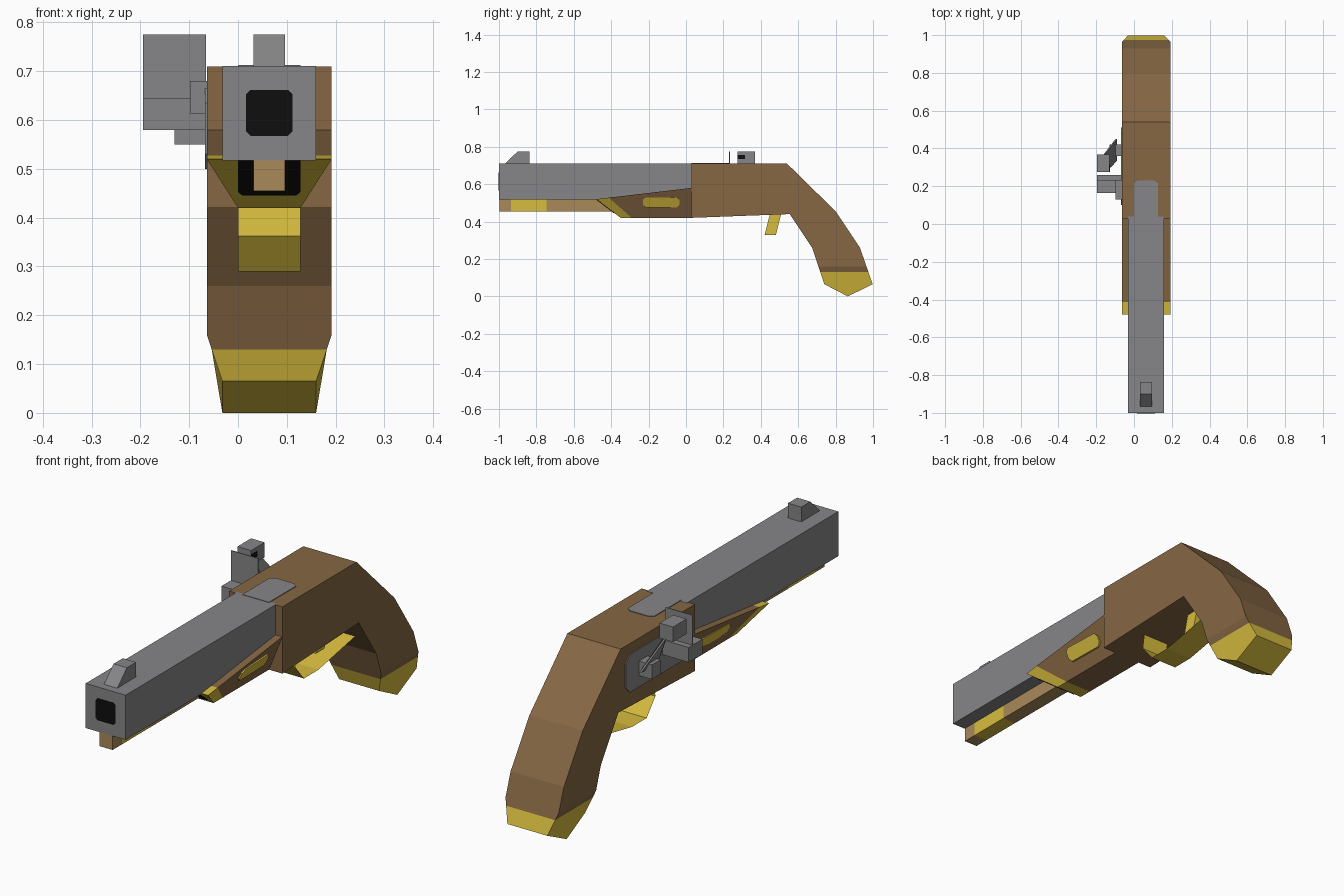
import bpy, bmesh
from mathutils import Vector

if "Cube" in bpy.data.objects:
    bpy.data.objects.remove(bpy.data.objects["Cube"])

CX = 0.064  # centre plane of the barrel and stock


def mat(name, r, g, b):
    m = bpy.data.materials.new(name)
    lin = lambda c: (c / 255 / 12.92) if c < 11 else ((c / 255 + 0.055) / 1.055) ** 2.4
    m.diffuse_color = (lin(r), lin(g), lin(b), 1)
    m.use_nodes = True
    m.node_tree.nodes["Principled BSDF"].inputs["Base Color"].default_value = m.diffuse_color
    return m


WOOD = mat("walnut_wood", 134, 103, 68)
STEEL = mat("grey_steel", 134, 134, 136)
BRASS = mat("brass", 215, 188, 62)
TAN = mat("pale_wood", 170, 138, 90)
BLACK = mat("black", 14, 14, 14)


def finish(name, bm, *mats, normals=True):
    if normals:
        bmesh.ops.recalc_face_normals(bm, faces=bm.faces)
    me = bpy.data.meshes.new(name)
    bm.to_mesh(me)
    bm.free()
    ob = bpy.data.objects.new(name, me)
    bpy.context.collection.objects.link(ob)
    for m in mats:
        me.materials.append(m)
    return ob


def loft(a, b):
    """Solid between two matching point loops."""
    bm = bmesh.new()
    va, vb = [bm.verts.new(p) for p in a], [bm.verts.new(p) for p in b]
    n = len(va)
    bm.faces.new(va)
    bm.faces.new(vb[::-1])
    for i in range(n):
        j = (i + 1) % n
        bm.faces.new((va[i], vb[i], vb[j], va[j]))
    bmesh.ops.recalc_face_normals(bm, faces=bm.faces)
    return bm


def prism(yz, x0, x1):
    return loft([(x0, y, z) for y, z in yz], [(x1, y, z) for y, z in yz])


def box(name, x0, x1, y0, y1, z0, z1, m):
    return finish(name, prism([(y0, z0), (y1, z0), (y1, z1), (y0, z1)], x0, x1), m)


def cut(bm, co, no):
    bmesh.ops.bisect_plane(bm, geom=bm.verts[:] + bm.edges[:] + bm.faces[:],
                           plane_co=co, plane_no=no, dist=1e-5)


def clipped(a0, a1, b0, b1, c):
    """Rectangle with clipped corners, as 2D points."""
    return [(a0 + c, b0), (a1 - c, b0), (a1, b0 + c), (a1, b1 - c),
            (a1 - c, b1), (a0 + c, b1), (a0, b1 - c), (a0, b0 + c)]


# Stock with curved grip and tapered brass butt cap
bm = prism([(0.03, 0.71), (0.54, 0.71), (0.80, 0.455), (0.93, 0.26), (0.998, 0.065),
            (0.865, 0), (0.74, 0.065), (0.675, 0.26), (0.555, 0.44), (0.03, 0.42)],
           CX - 0.128, CX + 0.128)
cut(bm, (0, 0, 0.16), (0, 0, 1))
for v in bm.verts:
    if v.co.z < 0.1:
        v.co.x = CX + (v.co.x - CX) * 0.75
cut(bm, (0, 0, 0.13), (0, 0, 1))
for f in bm.faces:
    f.material_index = int(f.calc_center_median().z < 0.13)
finish("stock", bm, WOOD, BRASS)

# Barrel, muzzle bore, tang and front sight
box("barrel", CX - 0.096, CX + 0.096, -1, 0.04, 0.517, 0.711, STEEL)
bore = clipped(CX - 0.048, CX + 0.048, 0.567, 0.662, 0.01)
finish("bore", loft([(x, -1.002, z) for x, z in bore], [(x, -0.999, z) for x, z in bore]), BLACK)
tang = [(CX - 0.064, 0.03), (CX + 0.064, 0.03), (CX + 0.064, 0.215),
        (CX + 0.045, 0.23), (CX - 0.045, 0.23), (CX - 0.064, 0.215)]
finish("barrel_tang", loft([(x, y, 0.708) for x, y in tang], [(x, y, 0.713) for x, y in tang]), STEEL)
finish("front_sight", prism([(-0.967, 0.71), (-0.9, 0.775), (-0.837, 0.775), (-0.837, 0.71)],
                            CX - 0.032, CX + 0.032), STEEL)

# Forend: V-shaped below, with a brass nose
bm = bmesh.new()
side = [(-0.48, 0.52, 0.128), (0.03, 0.58, 0.128), (0.03, 0.42, 0.064), (-0.35, 0.42, 0.064)]
bm.free()
bm = loft([(CX - w, y, z) for y, z, w in side], [(CX + w, y, z) for y, z, w in side])
nose_co, nose_no = Vector((0, -0.41, 0.525)), Vector((0, 0.105, 0.12))
cut(bm, nose_co, nose_no)
for f in bm.faces:
    f.material_index = int((f.calc_center_median() - nose_co).dot(nose_no) < 0)
finish("forend", bm, WOOD, BRASS)


def forend_x(y, z):
    return 0.064 + 0.064 * (z - 0.42) / (0.1 + 0.06 * (y + 0.48) / 0.51)


# Brass inlays on both forend flanks
for s, label in ((-1, "left"), (1, "right")):
    pts = clipped(-0.23, -0.035, 0.475, 0.53, 0.014)
    finish("forend_inlay_" + label,
           loft([(CX + s * (forend_x(y, z) - 0.002), y, z) for y, z in pts],
                [(CX + s * (forend_x(y, z) + 0.006), y, z) for y, z in pts]), BRASS)

# Dark socket around the ramrod on the sloped nose
slope = lambda z: -0.48 + 0.13 * (0.52 - z) / 0.1
sock = [(-0.064, 0.517), (0.064, 0.517), (0.064, 0.453), (0.055, 0.445), (-0.055, 0.445), (-0.064, 0.453)]
finish("ramrod_socket", loft([(CX + x, slope(z) - 0.004, z) for x, z in sock],
                             [(CX + x, slope(z) + 0.003, z) for x, z in sock]), BLACK)

# Ramrod with a brass band
bm = prism([(-0.998, 0.455), (-0.37, 0.455), (-0.37, 0.52), (-0.998, 0.52)], CX - 0.032, CX + 0.032)
for y in (-0.935, -0.745):
    cut(bm, (0, y, 0), (0, 1, 0))
for f in bm.faces:
    f.material_index = int(-0.935 < f.calc_center_median().y < -0.745)
finish("ramrod", bm, TAN, BRASS)

# Trigger and sheet trigger guard
finish("trigger", prism([(0.45, 0.445), (0.51, 0.445), (0.48, 0.327), (0.42, 0.327)],
                        CX - 0.016, CX + 0.016), BRASS)
bm = bmesh.new()
path = [(0.22, 0.425), (0.21, 0.362), (0.27, 0.29), (0.37, 0.29), (0.63, 0.34)]
rows = [[bm.verts.new((CX + s * 0.064, y, z)) for s in (-1, 1)] for y, z in path]
for a, b in zip(rows, rows[1:]):
    bm.faces.new((a[0], b[0], b[1], a[1]))
for f in bm.faces:
    f.normal_update()
    if f.normal.z > 0 or (abs(f.normal.z) < 0.2 and f.normal.y > 0):
        f.normal_flip()
finish("trigger_guard", bm, BRASS, normals=False)

# Lock plate on the left flank
plate = clipped(0.1, 0.51, 0.5, 0.665, 0.03)
finish("lock_plate", prism(plate, -0.068, -0.063), STEEL)

# Flash pan, frizzen and spring
box("flash_pan", -0.195, -0.06, 0.165, 0.26, 0.58, 0.645, STEEL)
box("pan_bracket", -0.098, -0.06, 0.13, 0.23, 0.613, 0.68, STEEL)
box("frizzen", -0.195, -0.066, 0.23, 0.234, 0.645, 0.775, STEEL)

# Hammer: pivot, leaning arm, jaw and flint mark
box("hammer_pivot", -0.13, -0.06, 0.36, 0.42, 0.55, 0.613, STEEL)
arm = [(-0.16, 0.37, 0.712), (-0.13, 0.30, 0.712), (-0.098, 0.335, 0.58), (-0.098, 0.45, 0.58)]
finish("hammer_arm", loft(arm, [(x + 0.008, y, z) for x, y, z in arm]), STEEL)
box("hammer_jaw", -0.195, -0.13, 0.275, 0.368, 0.71, 0.775, STEEL)
box("flint", -0.131, -0.127, 0.275, 0.315, 0.735, 0.757, BLACK)
